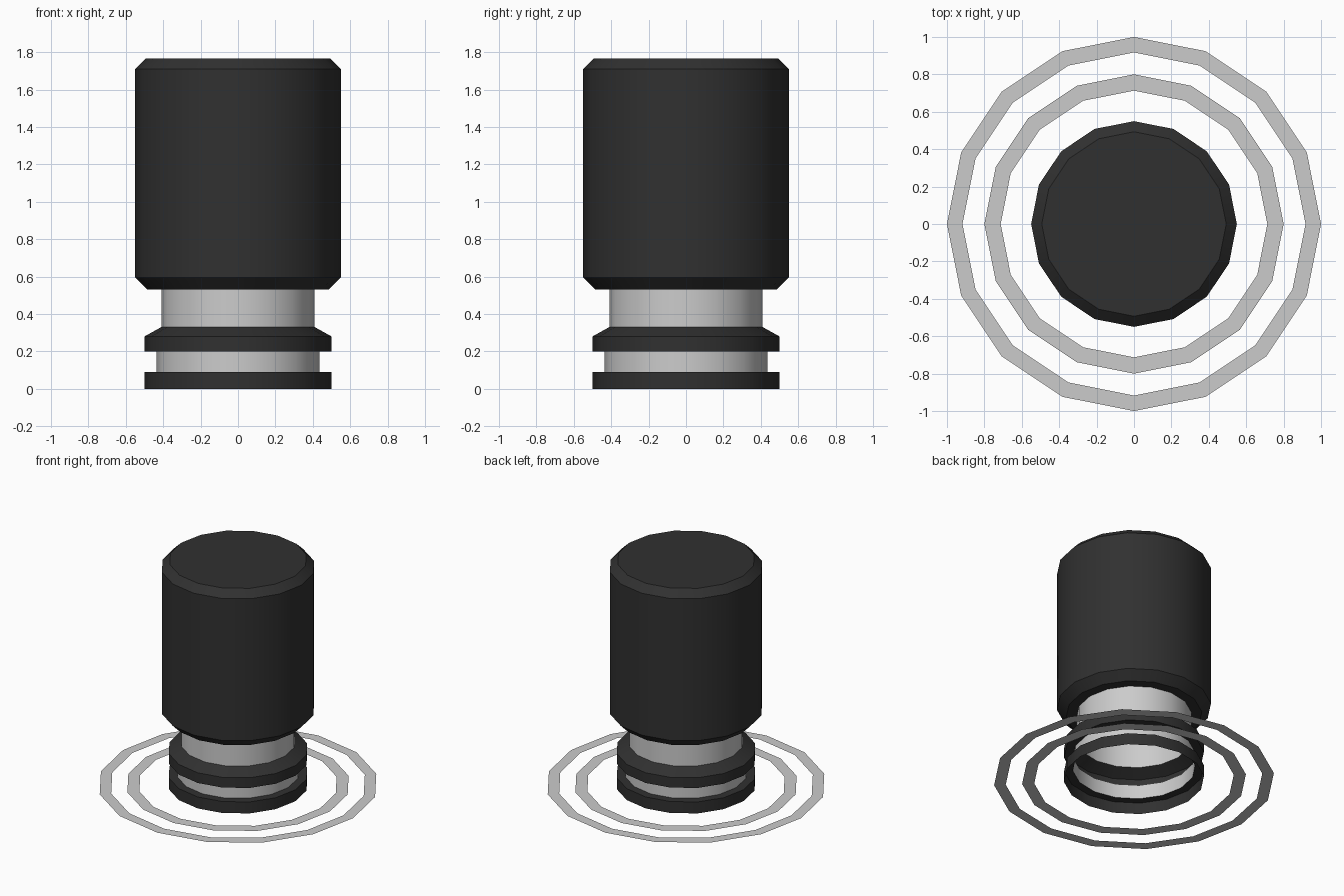
import bpy, bmesh, math

if "Cube" in bpy.data.objects:
    bpy.data.objects.remove(bpy.data.objects["Cube"])

SIDES = 16

black = bpy.data.materials.new("black")
black.diffuse_color = (0.03, 0.03, 0.03, 1)
black.use_nodes = True
black.node_tree.nodes["Principled BSDF"].inputs["Base Color"].default_value = black.diffuse_color


def lathe(name, profile, mat=None, cap=False):
    """Spin a (radius, z) profile, listed bottom to top, around z."""
    bm = bmesh.new()
    loops = []
    for r, z in profile:
        loops.append([bm.verts.new((r * math.cos(2 * math.pi * i / SIDES),
                                    r * math.sin(2 * math.pi * i / SIDES), z))
                      for i in range(SIDES)])
    for a, b in zip(loops, loops[1:]):
        for i in range(SIDES):
            j = (i + 1) % SIDES
            bm.faces.new((a[i], a[j], b[j], b[i]))
    if cap:
        bm.faces.new(loops[-1])
    mesh = bpy.data.meshes.new(name)
    bm.to_mesh(mesh)
    bm.free()
    obj = bpy.data.objects.new(name, mesh)
    bpy.context.collection.objects.link(obj)
    if mat:
        mesh.materials.append(mat)
    bpy.ops.object.select_all(action='DESELECT')
    obj.select_set(True)
    bpy.context.view_layer.objects.active = obj
    bpy.ops.object.shade_smooth_by_angle(angle=math.radians(30))
    return obj


# Hollow body, open at the bottom
lathe("base_band", [(0.50, 0), (0.50, 0.09), (0.437, 0.09)], black)
lathe("lower_tube", [(0.437, 0.09), (0.437, 0.20)])
lathe("collar", [(0.437, 0.20), (0.50, 0.20), (0.50, 0.28), (0.41, 0.33)], black)
lathe("neck", [(0.41, 0.33), (0.41, 0.53)])
lathe("barrel", [(0.41, 0.53), (0.485, 0.53), (0.55, 0.595),
                 (0.55, 1.71), (0.493, 1.765)], black, cap=True)

# Flat rings lying on the ground around the body
for name, outer, inner in (("inner_ring", 0.80, 0.713), ("outer_ring", 1.0, 0.917)):
    lathe(name, [(outer, 0), (inner, 0)])
